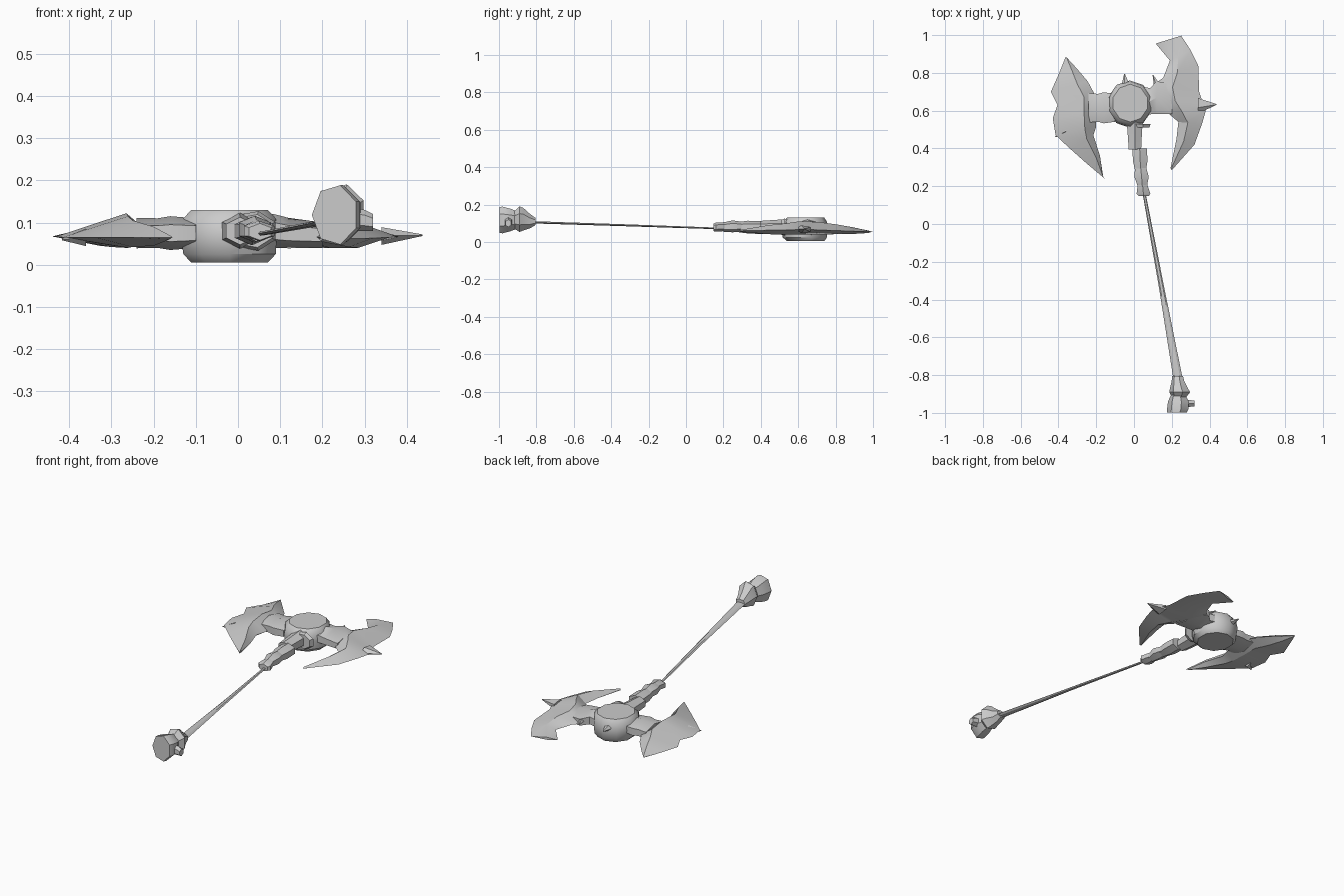
import bpy, bmesh, math
from mathutils import Vector

steel = bpy.data.materials.new("steel_grey")
steel.diffuse_color = (0.6, 0.6, 0.6, 1)


def loft(name, rings, angle=30):
    """Skin a list of equal-length point rings and cap both ends."""
    bm = bmesh.new()
    loops = [[bm.verts.new(p) for p in r] for r in rings]
    n = len(loops[0])
    for a, b in zip(loops, loops[1:]):
        for i in range(n):
            j = (i + 1) % n
            bm.faces.new((a[i], a[j], b[j], b[i]))
    bm.faces.new(loops[0])
    bm.faces.new(loops[-1])
    bmesh.ops.recalc_face_normals(bm, faces=bm.faces)
    me = bpy.data.meshes.new(name)
    bm.to_mesh(me)
    bm.free()
    me.materials.append(steel)
    ob = bpy.data.objects.new(name, me)
    bpy.context.collection.objects.link(ob)
    bpy.context.view_layer.objects.active = ob
    ob.select_set(True)
    bpy.ops.object.shade_smooth_by_angle(angle=math.radians(angle))
    ob.select_set(False)
    return ob


def ring(center, rx, rz, n, axis="Y", turn=0.5):
    """Oval cross-section facing the given axis."""
    c = Vector(center)
    pts = []
    for i in range(n):
        t = 2 * math.pi * (i + turn) / n
        u, v = rx * math.cos(t), rz * math.sin(t)
        pts.append(c + Vector({"X": (0, u, v), "Y": (u, 0, v), "Z": (u, v, 0)}[axis]))
    return pts


def tube(name, sections, n, axis="Y", turn=0.5, angle=30):
    return loft(name, [ring(s[:3], s[3], s[4], n, axis, turn) for s in sections], angle)


def blade(name, sections, ridge):
    """Diamond sections: outer edge, upper ridge, inner edge, lower ridge."""
    rings = []
    for xo, yo, xi, yi, z, top, low in sections:
        o, i = Vector((xo, yo, z)), Vector((xi, yi, z))
        m = o.lerp(i, ridge)
        rings.append([o, (m.x, m.y, top), i, (m.x, m.y, low)])
    return loft(name, rings, 28)


# Axe blades
blade("left_blade", [
    (-.362, .885, -.355, .88, .06, .065, .055),
    (-.40, .79, -.30, .82, .06, .085, .045),
    (-.44, .70, -.245, .755, .067, .10, .042),
    (-.405, .63, -.21, .69, .07, .11, .04),
    (-.43, .56, -.20, .60, .067, .122, .04),
    (-.415, .47, -.20, .515, .065, .115, .04),
    (-.34, .40, -.215, .47, .065, .105, .042),
    (-.25, .32, -.18, .36, .065, .09, .045),
    (-.155, .24, -.165, .25, .065, .07, .06)], .72)
blade("right_blade", [
    (.25, .997, .115, .955, .055, .062, .048),
    (.30, .92, .19, .865, .057, .08, .043),
    (.34, .84, .155, .775, .06, .095, .042),
    (.345, .70, .11, .74, .065, .105, .04),
    (.365, .64, .12, .66, .068, .11, .04),
    (.38, .60, .165, .60, .066, .11, .04),
    (.36, .53, .235, .54, .065, .10, .04),
    (.32, .42, .225, .45, .063, .09, .042),
    (.20, .285, .193, .295, .06, .065, .055)], .6)

# Barrel-shaped head with a bulging wall
tube("head", [(-.02, .64, .005, .095, .10), (-.02, .635, .025, .115, .118),
              (-.022, .635, .07, .12, .125), (-.02, .635, .11, .115, .118),
              (-.02, .64, .13, .095, .10)], 10, "Z", angle=40)

# Sockets joining head and blades
tube("left_socket", [(-.24, .615, .075, .09, .036), (-.19, .615, .075, .085, .035),
                     (-.16, .615, .075, .095, .04), (-.10, .615, .075, .085, .035)], 6, "X")
tube("right_socket", [(.04, .65, .08, .09, .04), (.085, .65, .08, .08, .04),
                      (.12, .67, .075, .10, .036), (.20, .66, .07, .09, .03)], 6, "X")

# Pointed shards
for name, base, tip, r in [
        ("crown_spike", (-.04, .72, .085), (-.05, .795, .085), .03),
        ("right_edge_spike", (.34, .63, .068), (.437, .633, .07), .045),
        ("left_edge_spike", (-.36, .50, .065), (-.417, .462, .06), .03),
        ("right_upper_spike", (.14, .70, .08), (.10, .79, .08), .03)]:
    axis = "X" if abs(tip[0] - base[0]) > abs(tip[1] - base[1]) else "Y"
    tube(name, [(*base, r, .022), (*tip, .002, .002)], 5, axis)

# Segmented neck
for name, secs in [
        ("neck_upper", [(.005, .56, .08, .055, .045), (.004, .50, .08, .045, .04), (.005, .395, .08, .038, .033)]),
        ("neck_middle", [(.03, .40, .08, .045, .032), (.033, .33, .08, .044, .034), (.035, .27, .08, .03, .026)]),
        ("neck_lower", [(.035, .30, .082, .034, .026), (.04, .25, .084, .044, .032), (.044, .20, .08, .028, .025)]),
        ("neck_end", [(.044, .22, .083, .026, .024), (.05, .16, .08, .042, .024), (.052, .148, .078, .03, .02)])]:
    tube(name, secs, 6)

# Collar plates around the neck root
tube("neck_collar", [(.035, .53, .08, .06, .048), (.035, .51, .08, .05, .04)], 7)

# Thin flattened shaft
tube("shaft", [(.052, .17, .073, .008, .005), (.145, -.33, .09, .014, .006),
               (.235, -.83, .106, .025, .007)], 6, turn=0)

# Pommel: flared collar, waist and end knob
tube("pommel_collar", [(.232, -.805, .11, .03, .02), (.235, -.835, .112, .036, .04),
                       (.24, -.87, .122, .05, .062), (.245, -.89, .122, .058, .07),
                       (.24, -.92, .118, .038, .045)], 7)
tube("pommel_end", [(.235, -.895, .118, .035, .045), (.238, -.94, .118, .058, .062),
                    (.235, -.98, .118, .06, .073), (.23, -.997, .118, .055, .072)], 7)
tube("pommel_nub", [(.25, -.95, .11, .025, .03), (.30, -.95, .105, .02, .025),
                    (.32, -.95, .10, .018, .02)], 6, "X")
